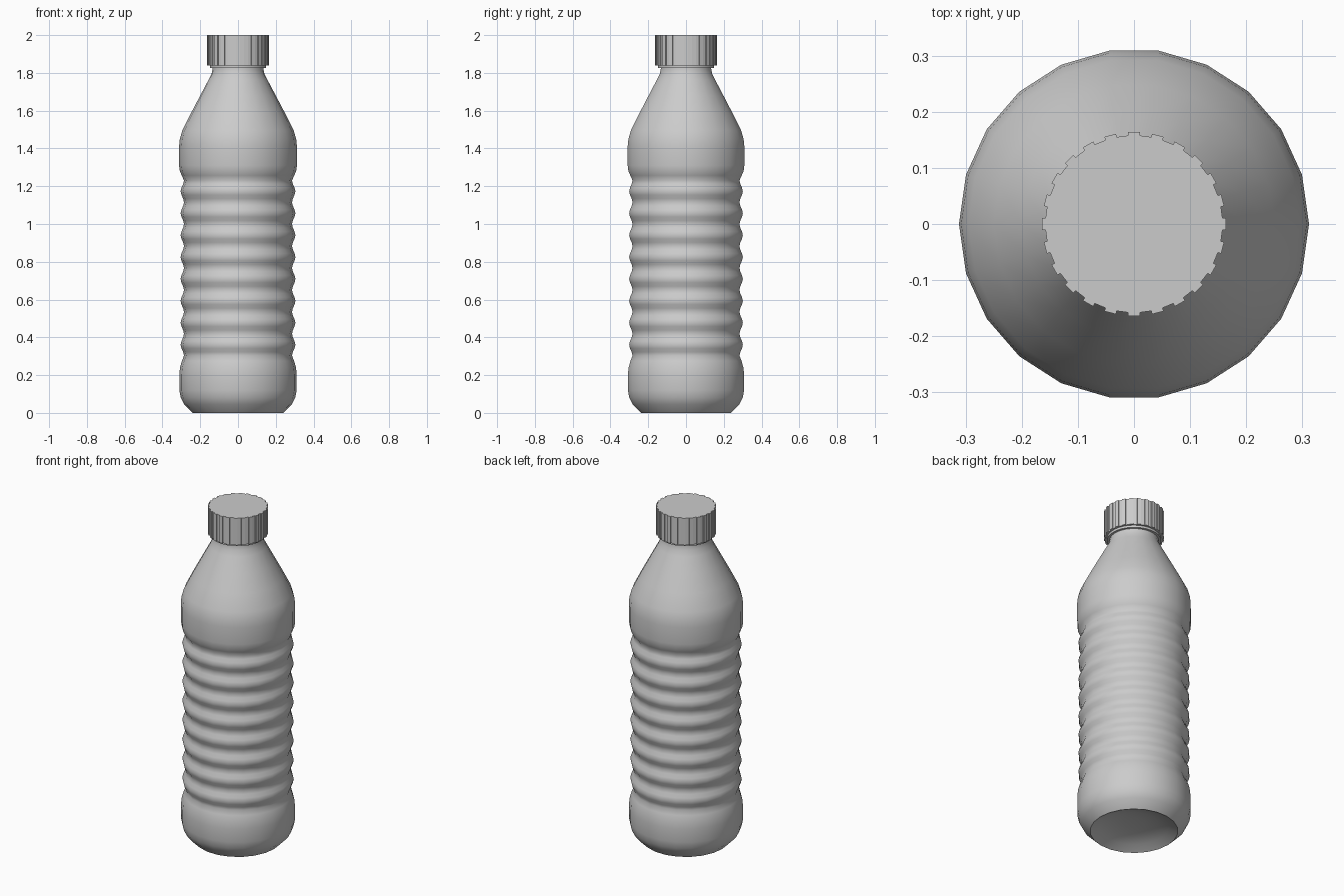
import bpy, bmesh, math

cube = bpy.data.objects.get("Cube")
if cube:
    bpy.data.objects.remove(cube, do_unlink=True)

grey = bpy.data.materials.new("plain grey")
grey.use_nodes = True
COLOUR = (0.6, 0.6, 0.6, 1)
grey.diffuse_color = COLOUR
grey.node_tree.nodes["Principled BSDF"].inputs["Base Color"].default_value = COLOUR


def finish(bm, name, angle):
    bmesh.ops.recalc_face_normals(bm, faces=bm.faces[:])
    mesh = bpy.data.meshes.new(name)
    bm.to_mesh(mesh)
    bm.free()
    obj = bpy.data.objects.new(name, mesh)
    mesh.materials.append(grey)
    bpy.context.collection.objects.link(obj)
    bpy.ops.object.select_all(action='DESELECT')
    obj.select_set(True)
    bpy.context.view_layer.objects.active = obj
    bpy.ops.object.shade_smooth_by_angle(angle=math.radians(angle))
    return obj


def ring(bm, radii, z):
    """Closed loop of vertices, one per (angle, radius) pair."""
    return [bm.verts.new((r * math.cos(a), r * math.sin(a), z)) for a, r in radii]


def bridge(bm, low, high):
    n = len(low)
    for i in range(n):
        j = (i + 1) % n
        bm.faces.new((low[i], low[j], high[j], high[i]))


def lathe(name, profile, sides, angle):
    bm = bmesh.new()
    rings = [ring(bm, [(math.tau * i / sides, r) for i in range(sides)], z)
             for r, z in profile]
    for low, high in zip(rings, rings[1:]):
        bridge(bm, low, high)
    bm.faces.new(rings[0])
    bm.faces.new(rings[-1])
    return finish(bm, name, angle)


# Bottle body: domed underside, rounded foot, ribbed grip, shoulder and neck
profile = [(0.06, 0.05), (0.13, 0.042), (0.19, 0.025), (0.24, 0),
           (0.285, 0.045), (0.303, 0.08), (0.311, 0.12), (0.311, 0.2),
           (0.307, 0.24), (0.297, 0.275)]
GROOVES, FIRST, STEP = 9, 0.303, 0.116
for k in range((GROOVES - 1) * 6 + 1):
    wave = math.cos(math.tau * k / 6)
    profile.append((0.295 - 0.009 * wave, FIRST + STEP * k / 6))
profile += [(0.298, 1.257), (0.308, 1.28), (0.312, 1.31), (0.312, 1.41),
            (0.308, 1.45), (0.295, 1.495), (0.25, 1.585), (0.2, 1.68),
            (0.155, 1.765), (0.14, 1.795), (0.135, 1.82), (0.135, 1.86)]
lathe("bottle_body", profile, 22, 45)

# Collar under the cap
lathe("cap_collar", [(0.148, 1.825), (0.148, 1.845)], 48, 40)

# Ribbed cap: a gear outline of alternating ridges and gaps
TEETH = 24
outline = []
for t in range(TEETH):
    for offset, r in ((-0.25, 0.158), (-0.25, 0.164), (0.25, 0.164), (0.25, 0.158)):
        outline.append((math.tau * (t + offset) / TEETH, r))
bm = bmesh.new()
low, high = ring(bm, outline, 1.838), ring(bm, outline, 2.0)
bridge(bm, low, high)
bm.faces.new(low)
bm.faces.new(high)
finish(bm, "ribbed_cap", 30)
